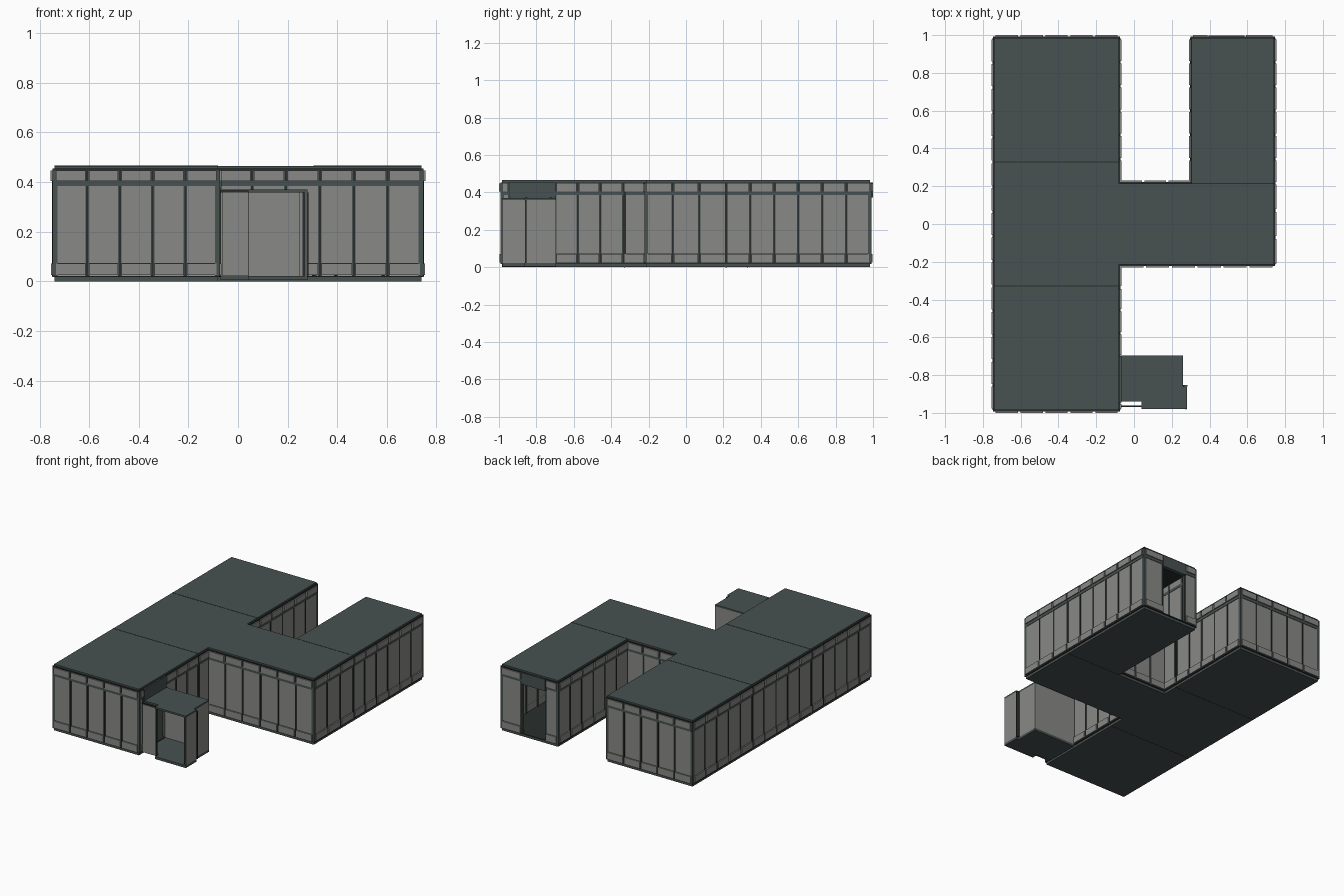
import bpy
import bmesh
from mathutils import Matrix, Vector

cube = bpy.data.objects.get("Cube")
if cube:
    bpy.data.objects.remove(cube, do_unlink=True)


def material(name, colour):
    m = bpy.data.materials.new(name)
    m.use_nodes = True
    m.diffuse_color = (*colour, 1)
    m.node_tree.nodes["Principled BSDF"].inputs["Base Color"].default_value = (*colour, 1)
    return m


PANEL = material("grey cladding", (0.25, 0.255, 0.24))
METAL = material("slate metal", (0.065, 0.083, 0.082))
TRIM = material("dark seam trim", (0.022, 0.027, 0.026))


def boxes(name, mat, items):
    """One object from a list of (low corner, high corner) boxes."""
    bm = bmesh.new()
    for a, b in items:
        lo = Vector(map(min, a, b))
        hi = Vector(map(max, a, b))
        size = Matrix.Diagonal((*(hi - lo), 1))
        bmesh.ops.create_cube(bm, size=1, matrix=Matrix.Translation((lo + hi) / 2) @ size)
    mesh = bpy.data.meshes.new(name)
    bm.to_mesh(mesh)
    bm.free()
    mesh.materials.append(mat)
    ob = bpy.data.objects.new(name, mesh)
    bpy.context.collection.objects.link(ob)
    return ob


# Storey levels
SLAB, SKIRT, BAND, BAND_TOP, EAVE, ROOF = 0.02, 0.073, 0.385, 0.405, 0.447, 0.465


def wall_box(axis, base, out, u, d, z):
    """Box spanning u along the wall, d outward from its base line, and z."""
    corners = []
    for i in (0, 1):
        off = base + out * d[i]
        corners.append((u[i], off, z[i]) if axis == "x" else (off, u[i], z[i]))
    return tuple(corners)


def wall(name, axis, base, out, start, end, n):
    """A run of n cladding bays with mullions, skirting, band and eave strips."""
    panels, frame, seams = [], [], []
    step = (end - start) / n
    gap = 0.007

    def add(group, u, d, z):
        group.append(wall_box(axis, base, out, u, d, z))

    for i in range(n):
        u = (start + i * step + gap, start + (i + 1) * step - gap)
        add(panels, u, (-0.008, 0.005), (SKIRT, BAND))
        add(panels, u, (-0.008, 0.013), (SLAB + 0.006, SKIRT - 0.002))
        add(panels, u, (-0.008, 0.015), (BAND_TOP, EAVE))
        add(seams, u, (-0.008, 0.004), (SKIRT - 0.002, SKIRT))
    for i in range(n + 1):
        u = start + i * step
        add(frame, (u - gap, u + gap), (-0.012, 0.003), (SLAB, EAVE))
        add(seams, (u - 0.004, u + 0.004), (-0.012, 0.0065), (SLAB + 0.004, EAVE))
    add(frame, (start, end), (-0.01, 0.008), (BAND, BAND_TOP))
    boxes(name + "_panels", PANEL, panels)
    boxes(name + "_frame", METAL, frame)
    boxes(name + "_seams", TRIM, seams)


def header(name, axis, base, out, start, end):
    """Dark lintel with side jambs around an open doorway."""
    parts = [wall_box(axis, base, out, (start, end), (-0.012, 0.014), (0.372, EAVE + 0.006))]
    for u in (start, end):
        parts.append(wall_box(axis, base, out, (u - 0.004, u + 0.004), (-0.012, 0.008), (SLAB, 0.372)))
    boxes(name, METAL, parts)


# Footprint lines
W, E, N, CONN = -0.74, 0.74, 0.985, 0.215
INNER, COURT = -0.08, 0.305
JOIN = 0.328

# Floor and roof slabs, one per prefabricated module
modules = {
    "front_module": (W, INNER, -N, -JOIN),
    "middle_module": (W, INNER, -JOIN, JOIN),
    "rear_module": (W, INNER, JOIN, N),
    "link_module": (INNER, E, -CONN, CONN),
    "side_wing_module": (COURT, E, CONN, N),
}
for name, (x0, x1, y0, y1) in modules.items():
    boxes(name + "_floor", METAL, [((x0, y0, 0), (x1, y1, SLAB))])
    boxes(name + "_roof", METAL, [((x0, y0, EAVE + 0.004), (x1, y1, ROOF))])
    e = 0.007
    boxes(name + "_edge_trim", TRIM, [
        ((x0 - e, y0 - e, z), (x1 + e, y1 + e, z + 0.007)) for z in (SLAB - 0.003, EAVE)])

# Roof and floor joints between modules
t = 0.003
joints = []
for z0, z1 in ((ROOF - 0.004, ROOF + 0.001), (-0.0005, 0.004)):
    for y in (-JOIN, JOIN):
        joints.append(((W, y - t, z0), (INNER, y + t, z1)))
    joints.append(((COURT, CONN - t, z0), (E, CONN + t, z1)))
boxes("module_joints", TRIM, joints)

# Long wing
wall("long_wing_outer_wall", "y", W, -1, -N, N, 15)
wall("long_wing_front_wall", "x", -N, -1, W, INNER, 5)
wall("long_wing_rear_wall", "x", N, 1, W, INNER, 5)
wall("long_wing_court_wall", "y", INNER, 1, CONN, N, 6)
wall("long_wing_entry_wall", "y", INNER, 1, -0.70, -CONN, 4)
wall("long_wing_entry_return", "y", INNER, 1, -N, -0.945, 1)
header("entry_doorway", "y", INNER, 1, -0.945, -0.70)

# Link and side wing
wall("link_front_wall", "x", -CONN, -1, INNER, E, 6)
wall("link_rear_wall", "x", CONN, 1, INNER, COURT, 3)
wall("link_end_wall", "y", E, 1, -CONN, CONN, 3)
wall("side_wing_outer_wall", "y", E, 1, CONN, N, 6)
wall("side_wing_court_wall", "y", COURT, -1, CONN, N, 6)
wall("side_wing_end_wall_wide", "x", N, 1, 0.585, E, 1)
wall("side_wing_end_wall_narrow", "x", N, 1, COURT, 0.395, 1)
header("side_wing_doorway", "x", N, 1, 0.395, 0.585)

# Corner posts and module splice posts
posts = [(W, -N), (W, N), (INNER, -N), (INNER, N), (E, -CONN), (E, N), (COURT, N)]
boxes("corner_posts", METAL, [
    ((x - 0.007, y - 0.007, SLAB), (x + 0.007, y + 0.007, EAVE)) for x, y in posts])
splices = [(W, -JOIN), (W, JOIN), (INNER, -JOIN), (INNER, JOIN), (E, CONN)]
boxes("splice_posts", TRIM, [
    ((x - 0.009, y - 0.007, SLAB), (x + 0.009, y + 0.007, EAVE)) for x, y in splices])

# Entry porch, open at the front, with a stepped plan
TOP = 0.37
plan = [(-0.07, 0.26, -0.86, -0.695), (0.04, 0.28, -0.98, -0.86), (-0.07, 0.04, -0.94, -0.86)]
for name, z0, z1 in (("porch_floor", 0.005, 0.022), ("porch_roof", TOP - 0.012, TOP)):
    boxes(name, METAL, [((x0, y0, z0), (x1, y1, z1)) for x0, x1, y0, y1 in plan])
low, high = 0.022, TOP - 0.012
boxes("porch_walls", PANEL, [
    ((-0.07, -0.707, low), (0.26, -0.695, high)),
    ((0.248, -0.86, low), (0.26, -0.695, high)),
    ((0.268, -0.98, low), (0.28, -0.855, high)),
])
boxes("porch_side_panel", PANEL, [((-0.065, -0.97, low), (0.04, -0.96, high))])
boxes("porch_trim", TRIM, [
    ((0.272, -0.983, low), (0.277, -0.979, high)),
    ((0.04, -0.972, low), (0.043, -0.958, high)),
    ((-0.07, -0.968, high), (0.04, -0.962, TOP - 0.004)),
    ((0.26, -0.86, low), (0.284, -0.852, high)),
])
